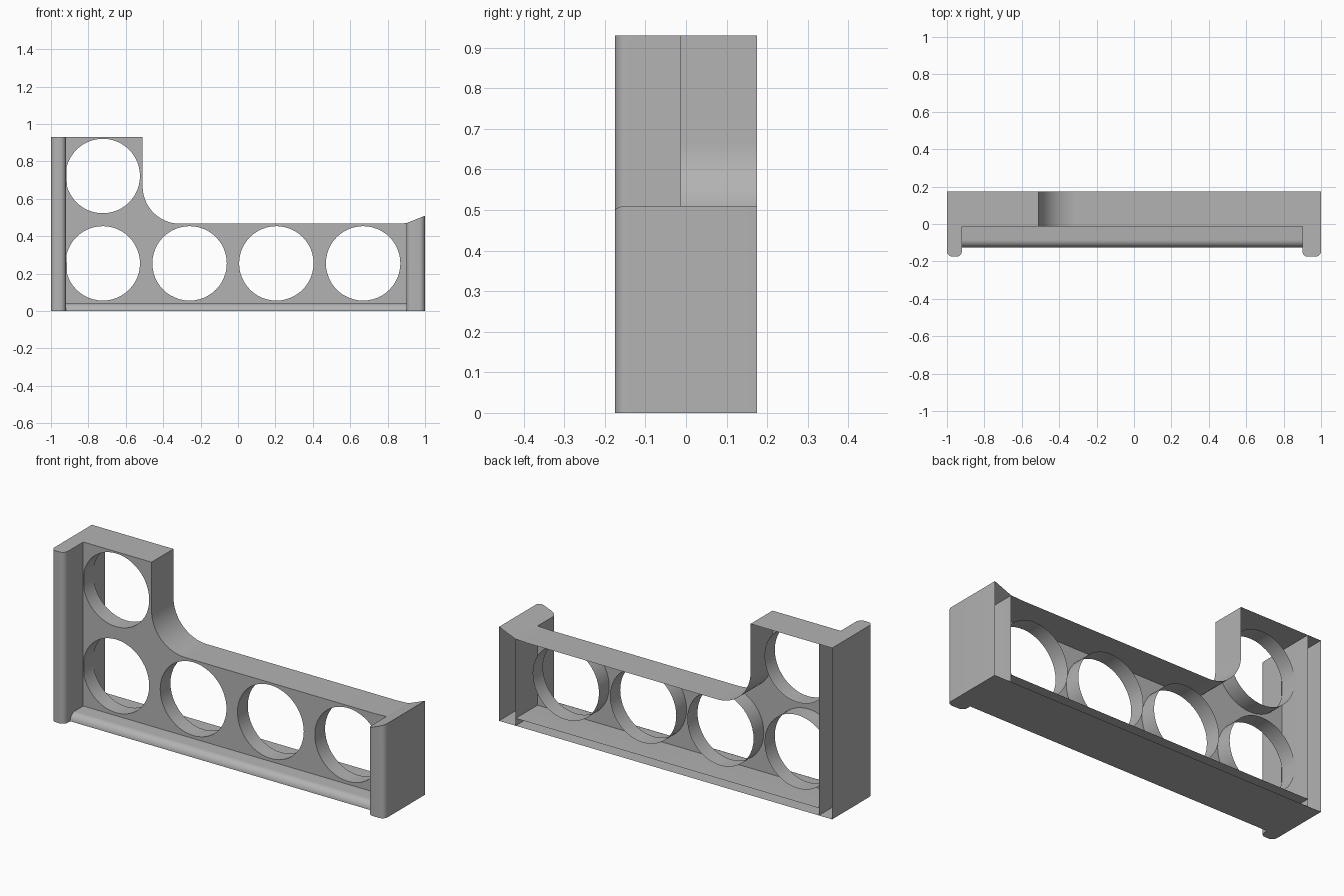
import bpy, bmesh
from math import sin, cos, pi

old = bpy.data.objects.get("Cube")
if old:
    bpy.data.objects.remove(old, do_unlink=True)

grey = bpy.data.materials.new("light_grey")
grey.use_nodes = True
colour = (0.45, 0.45, 0.45, 1)
grey.diffuse_color = colour
grey.node_tree.nodes["Principled BSDF"].inputs["Base Color"].default_value = colour

FRONT, BACK, PANEL = -0.175, 0.175, -0.013
LEFT_IN, RIGHT_IN = -0.92, 0.90
FLOOR, TOP, WAIST = 0.04, 0.93, 0.467


def finish(bm, name):
    bmesh.ops.recalc_face_normals(bm, faces=bm.faces)
    mesh = bpy.data.meshes.new(name)
    bm.to_mesh(mesh)
    bm.free()
    obj = bpy.data.objects.new(name, mesh)
    bpy.context.collection.objects.link(obj)
    mesh.materials.append(grey)
    bpy.ops.object.select_all(action="DESELECT")
    obj.select_set(True)
    bpy.context.view_layer.objects.active = obj
    bpy.ops.object.shade_smooth_by_angle(angle=0.6)
    return obj


def arc(cx, cy, r, start, end, n=8):
    steps = [start + (end - start) * i / n for i in range(n + 1)]
    return [(cx + r * cos(a), cy + r * sin(a)) for a in steps]


def sheet(name, path, place_a, place_b, closed=False, caps=False):
    """Sweep a path between two placements, as a thin open sheet."""
    bm = bmesh.new()
    a = [bm.verts.new(place_a(*p)) for p in path]
    b = [bm.verts.new(place_b(*p)) for p in path]
    for i in range(len(path) - (not closed)):
        j = (i + 1) % len(path)
        bm.faces.new((a[i], a[j], b[j], b[i]))
    if caps:
        bm.faces.new(a)
        bm.faces.new(b)
    return finish(bm, name)


def at_y(y):
    return lambda x, z: (x, y, z)


# Upper edge of the panel, with the concave corner fillet
rim = [(LEFT_IN, TOP), (-0.51, TOP)]
rim += arc(-0.31, WAIST + 0.2, 0.2, pi, 1.5 * pi, 16)
rim += [(0.83, WAIST), (RIGHT_IN, 0.47)]
sheet("top_rim", rim, at_y(PANEL), at_y(BACK))

# Round openings with short sleeves behind the panel
PITCH, R = 0.464, 0.199
centres = [(-0.723 + PITCH * i, 0.255) for i in range(4)] + [(-0.723, 0.722)]
rings = [arc(x, z, R, 0, 2 * pi, 48)[:-1] for x, z in centres]
for i, ring in enumerate(rings):
    sheet(f"opening_sleeve_{i + 1}", ring, at_y(PANEL), at_y(0.075), closed=True)

# Front panel with the openings left out
bm = bmesh.new()
for loop in [rim + [(RIGHT_IN, FLOOR), (LEFT_IN, FLOOR)]] + rings:
    vs = [bm.verts.new((x, PANEL, z)) for x, z in loop]
    for i, v in enumerate(vs):
        bm.edges.new((v, vs[i - 1]))
bmesh.ops.triangle_fill(bm, use_beauty=True, edges=bm.edges[:], normal=(0, -1, 0))
finish(bm, "front_panel")


# Hollow end posts, open at the back, with rounded front edges
def end_post(name, x0, x1, top):
    r = 0.03
    path = [(x0, BACK)]
    path += arc(x0 + r, FRONT + r, r, pi, 1.5 * pi)
    path += arc(x1 - r, FRONT + r, r, 1.5 * pi, 2 * pi)
    path += [(x1, BACK)]
    sheet(name, path, lambda x, y: (x, y, 0), lambda x, y: (x, y, top(x)), caps=True)


end_post("right_end_post", -1, LEFT_IN, lambda x: TOP)
end_post("left_end_post", RIGHT_IN, 1, lambda x: 0.47 + 0.4 * (x - RIGHT_IN))

# Hollow bottom rail with a rounded front lip
rail = [(BACK, FLOOR)] + arc(-0.085, 0, FLOOR, pi / 2, pi) + [(BACK, 0)]
sheet("bottom_rail", rail, lambda y, z: (LEFT_IN, y, z), lambda y, z: (RIGHT_IN, y, z))
